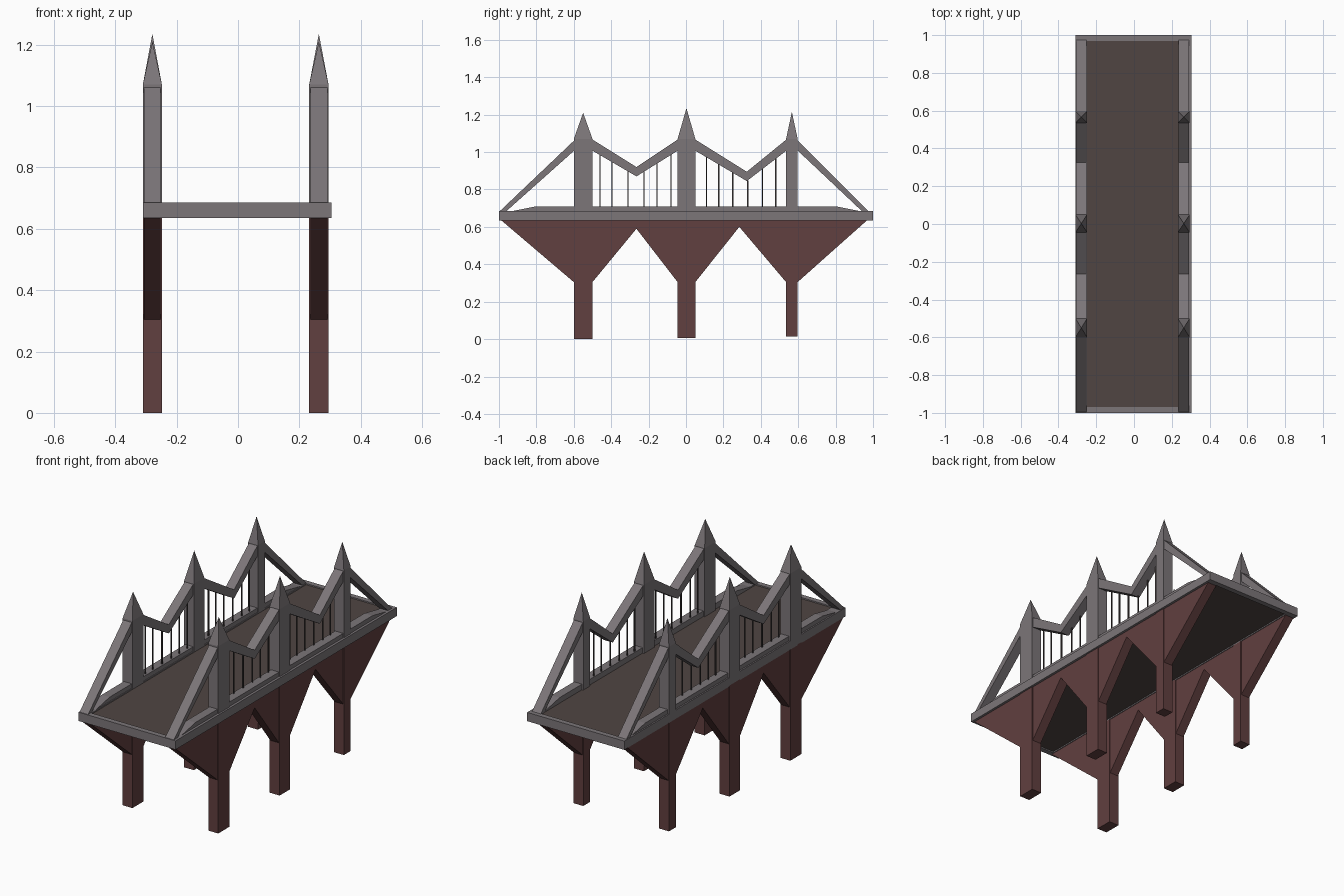
import bpy, bmesh
from mathutils import Vector

if "Cube" in bpy.data.objects:
    bpy.data.objects.remove(bpy.data.objects["Cube"])


def material(name, rgb):
    m = bpy.data.materials.new(name)
    m.diffuse_color = (*rgb, 1)
    m.use_nodes = True
    m.node_tree.nodes["Principled BSDF"].inputs["Base Color"].default_value = m.diffuse_color
    return m


STONE = material("weathered_stone", (0.20, 0.18, 0.19))
RUST = material("rusty_brown", (0.12, 0.05, 0.05))
ROAD = material("dark_road", (0.08, 0.06, 0.055))
WIRE = material("dark_wire", (0.06, 0.05, 0.05))


def finish(name, bm, mat):
    bmesh.ops.recalc_face_normals(bm, faces=bm.faces)
    me = bpy.data.meshes.new(name)
    bm.to_mesh(me)
    bm.free()
    me.materials.append(mat)
    ob = bpy.data.objects.new(name, me)
    bpy.context.collection.objects.link(ob)
    return ob


def prism(name, profile, x0, x1, mat):
    """Extrude a (y, z) outline from x0 to x1."""
    bm = bmesh.new()
    face = bm.faces.new([bm.verts.new((x0, y, z)) for y, z in profile])
    ext = bmesh.ops.extrude_face_region(bm, geom=[face])
    verts = [g for g in ext["geom"] if isinstance(g, bmesh.types.BMVert)]
    bmesh.ops.translate(bm, verts=verts, vec=(x1 - x0, 0, 0))
    return finish(name, bm, mat)


def box(name, x0, x1, y0, y1, z0, z1, mat):
    return prism(name, [(y0, z0), (y1, z0), (y1, z1), (y0, z1)], x0, x1, mat)


def spire(name, x0, x1, y0, y1, z, apex, mat):
    """Four-sided pointed cap."""
    bm = bmesh.new()
    base = [bm.verts.new((x, y, z)) for x, y in
            ((x0, y0), (x1, y0), (x1, y1), (x0, y1))]
    top = bm.verts.new(((x0 + x1) / 2, (y0 + y1) / 2, apex))
    bm.faces.new(base)
    for i in range(4):
        bm.faces.new((base[i], base[(i + 1) % 4], top))
    return finish(name, bm, mat)


# Tower spans: y0, y1, foot z, apex z
TOWERS = [(-0.60, -0.50, 0.0, 1.21), (-0.045, 0.05, 0.005, 1.235), (0.535, 0.597, 0.015, 1.215)]
DECK_Z, DECK_TOP, SHOULDER = 0.635, 0.685, 1.07

# Road plate with its surrounding frame
box("road_plate", -0.26, 0.25, -0.99, 0.99, 0.642, 0.678, ROAD)
for y in (-1.0, 0.97):
    box("deck_end_beam", -0.31, 0.305, y, y + 0.03, DECK_Z, DECK_TOP, STONE)

for side, x0, x1, edge0, edge1 in (("left", -0.31, -0.248, -0.31, -0.248),
                                   ("right", 0.232, 0.295, 0.24, 0.305)):
    # Edge girder and low curb
    box(side + "_edge_girder", edge0, edge1, -1, 1, DECK_Z, DECK_TOP, STONE)
    prism(side + "_curb", [(-0.95, 0.68), (-0.80, 0.71), (0.80, 0.71), (0.95, 0.68)],
          x0 + 0.008, x1 - 0.004, STONE)

    # Towers: leg below the deck, shaft above, pointed cap
    for y0, y1, foot, apex in TOWERS:
        box(side + "_tower_leg", x0, x1, y0, y1, foot, 0.64, RUST)
        box(side + "_tower_shaft", x0, x1, y0, y1, 0.64, SHOULDER, STONE)
        spire(side + "_tower_spire", x0, x1, y0, y1, SHOULDER, apex, STONE)

    # Fan-shaped brackets under the deck
    joints = [(-0.99, 0.637), (-0.265, 0.59), (0.285, 0.60), (0.97, 0.637)]
    for i, (y0, y1, foot, apex) in enumerate(TOWERS):
        a, b = joints[i], joints[i + 1]
        prism(side + "_fan_bracket",
              [(a[0], 0.64), a, (y0, 0.305), (y1, 0.305), b, (b[0], 0.64)],
              x0 + 0.004, x1 - 0.004, RUST)

    # Sloping end stays
    c0, c1 = x0 + 0.004, x1 - 0.004
    prism(side + "_front_stay", [(-0.595, 1.065), (-1.0, 0.68), (-0.965, 0.68), (-0.595, 1.01)],
          c0, c1, STONE)
    prism(side + "_back_stay", [(0.595, 1.065), (0.98, 0.68), (0.945, 0.68), (0.595, 1.01)],
          c0, c1, STONE)

    # V-shaped suspension beams with hanger wires
    spans = [(-0.505, -0.265, -0.04, 0.87, (-0.46, -0.395, -0.31, -0.225, -0.155, -0.08)),
             (0.045, 0.325, 0.54, 0.845, (0.11, 0.175, 0.25, 0.33, 0.41, 0.48))]
    for a, m, b, low, wires in spans:
        prism(side + "_suspension_beam",
              [(a, 1.07), (m, low + 0.05), (b, 1.07), (b, 1.01), (m, low), (a, 1.01)],
              c0, c1, STONE)
        xm = (x0 + x1) / 2 + (0.015 if side == "left" else -0.015)
        for y in wires:
            end = a if y < m else b
            top = low + (1.03 - low) * abs(y - m) / abs(end - m)
            box(side + "_hanger_wire", xm - 0.003, xm + 0.003, y - 0.003, y + 0.003,
                0.69, top, WIRE)
